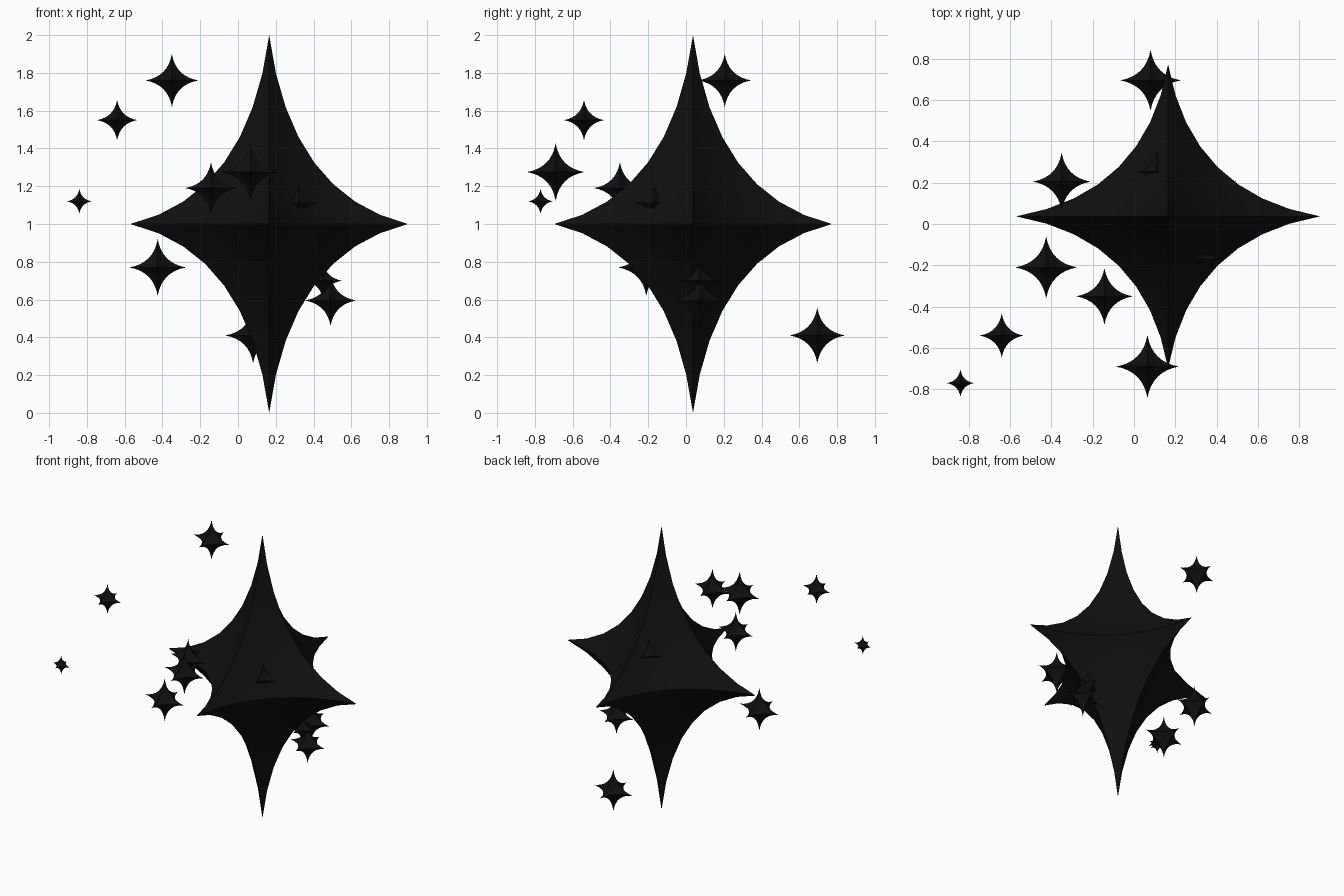
import bpy, bmesh, math
from mathutils import Vector

if "Cube" in bpy.data.objects:
    bpy.data.objects.remove(bpy.data.objects["Cube"])

black = bpy.data.materials.new("black")
black.diffuse_color = (0.005, 0.005, 0.005, 1)
black.use_nodes = True
black.node_tree.nodes["Principled BSDF"].inputs["Base Color"].default_value = black.diffuse_color

PULL = 0.3    # how far the ridges stay out from the centre
BULGE = 0.7   # fullness of each face


def six_point_star(name, centre, size, n):
    """Octahedron whose eight faces are bent inward to make sharp tips."""
    bm = bmesh.new()

    def bend(a, b, c):
        return a * a + PULL * a * (b + c) + BULGE * a * b * c

    for sx in (1, -1):
        for sy in (1, -1):
            for sz in (1, -1):
                grid = {}
                for i in range(n + 1):
                    for j in range(n + 1 - i):
                        a, b = i / n, j / n
                        c = 1 - a - b
                        grid[i, j] = bm.verts.new((sx * size[0] * bend(a, b, c),
                                                   sy * size[1] * bend(b, a, c),
                                                   sz * size[2] * bend(c, a, b)))
                for i in range(n):
                    for j in range(n - i):
                        bm.faces.new((grid[i, j], grid[i + 1, j], grid[i, j + 1]))
                        if i + j < n - 1:
                            bm.faces.new((grid[i + 1, j], grid[i + 1, j + 1], grid[i, j + 1]))
    bmesh.ops.remove_doubles(bm, verts=bm.verts, dist=1e-5)
    bmesh.ops.recalc_face_normals(bm, faces=bm.faces)
    mesh = bpy.data.meshes.new(name)
    bm.to_mesh(mesh)
    bm.free()
    mesh.materials.append(black)
    ob = bpy.data.objects.new(name, mesh)
    ob.location = Vector(centre)
    bpy.context.collection.objects.link(ob)
    bpy.ops.object.select_all(action='DESELECT')
    ob.select_set(True)
    bpy.context.view_layer.objects.active = ob
    bpy.ops.object.shade_smooth_by_angle(angle=math.radians(30))
    return ob


# Large central star
six_point_star("large_star", (0.165, 0.037, 1.0), (0.735, 0.735, 1.0), 8)

# Small stars scattered around it: x, y, z, radius
small = [
    (-0.35, 0.205, 1.76, 0.14),
    (-0.64, -0.54, 1.55, 0.107),
    (-0.84, -0.77, 1.12, 0.066),
    (-0.143, -0.35, 1.19, 0.137),
    (0.065, -0.69, 1.275, 0.152),
    (-0.425, -0.21, 0.77, 0.15),
    (0.08, 0.695, 0.41, 0.147),
    (0.49, 0.075, 0.595, 0.135),
    (0.45, 0.07, 0.70, 0.10),
    (0.32, -0.17, 1.11, 0.10),
    (0.11, 0.255, 1.20, 0.10),
]
for k, (x, y, z, r) in enumerate(small):
    six_point_star(f"small_star_{k + 1}", (x, y, z), (r, r, r), 8)
